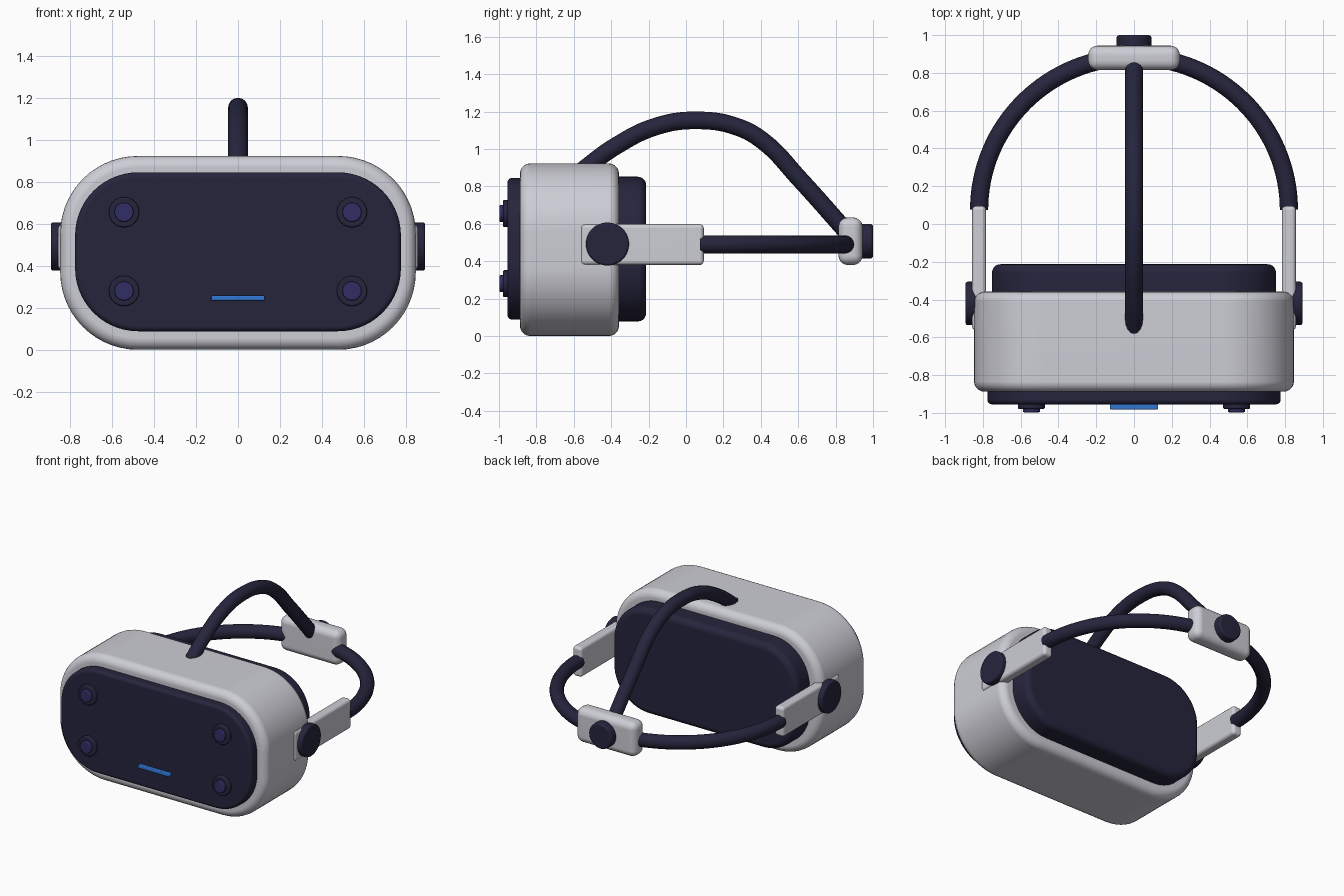
import bpy
import bmesh
from math import sin, cos, pi, radians
from mathutils import Matrix, Vector

cube = bpy.data.objects.get("Cube")
if cube:
    bpy.data.objects.remove(cube, do_unlink=True)


def material(name, rgb):
    m = bpy.data.materials.new(name)
    m.use_nodes = True
    m.diffuse_color = (*rgb, 1)
    m.node_tree.nodes["Principled BSDF"].inputs["Base Color"].default_value = (*rgb, 1)
    return m


GREY = material("light grey plastic", (0.61, 0.61, 0.67))
NAVY = material("dark navy", (0.019, 0.018, 0.046))
LENS = material("indigo glass", (0.03, 0.027, 0.13))
BLUE = material("blue light", (0.03, 0.18, 0.65))


def finish(name, bm, mat, bevel, segments=5):
    """Round the sharp edges, smooth the shading and link the object."""
    bmesh.ops.recalc_face_normals(bm, faces=bm.faces)
    if bevel:
        sharp = [e for e in bm.edges if e.calc_face_angle(0) > radians(40)]
        bmesh.ops.bevel(bm, geom=sharp, offset=bevel, segments=segments,
                        profile=0.5, affect='EDGES', clamp_overlap=True)
    mesh = bpy.data.meshes.new(name)
    bm.to_mesh(mesh)
    bm.free()
    mesh.materials.append(mat)
    ob = bpy.data.objects.new(name, mesh)
    bpy.context.collection.objects.link(ob)
    smooth(ob)
    ob.modifiers.new("even normals", 'WEIGHTED_NORMAL').keep_sharp = True
    return ob


def smooth(ob):
    bpy.ops.object.select_all(action='DESELECT')
    ob.select_set(True)
    bpy.context.view_layer.objects.active = ob
    bpy.ops.object.shade_smooth_by_angle(angle=radians(40))


def rounded_slab(name, half_width, z0, z1, y0, y1, radius, bevel, mat):
    """Rounded rectangle facing the front, extruded from y0 to y1."""
    bm = bmesh.new()
    mid, half_height = (z0 + z1) / 2, (z1 - z0) / 2
    verts = []
    steps = 14
    for corner, (sx, sz) in enumerate([(1, 1), (-1, 1), (-1, -1), (1, -1)]):
        for i in range(steps + 1):
            a = (corner + i / steps) * pi / 2
            verts.append(bm.verts.new((sx * (half_width - radius) + radius * cos(a), y0,
                                       mid + sz * (half_height - radius) + radius * sin(a))))
    face = bm.faces.new(verts)
    out = bmesh.ops.extrude_face_region(bm, geom=[face])
    moved = [g for g in out["geom"] if isinstance(g, bmesh.types.BMVert)]
    bmesh.ops.translate(bm, verts=moved, vec=(0, y1 - y0, 0))
    return finish(name, bm, mat, bevel)


def box(name, low, high, bevel, mat):
    low, high = Vector(low), Vector(high)
    bm = bmesh.new()
    bmesh.ops.create_cube(bm, size=1, matrix=Matrix.Translation((low + high) / 2)
                          @ Matrix.Diagonal((*(high - low), 1)))
    return finish(name, bm, mat, bevel)


def disc(name, start, end, radius, bevel, mat):
    """Cylinder between two points."""
    start, end = Vector(start), Vector(end)
    axis = end - start
    bm = bmesh.new()
    turn = axis.to_track_quat('Z', 'Y').to_matrix().to_4x4()
    bmesh.ops.create_cone(bm, cap_ends=True, segments=40, radius1=radius, radius2=radius,
                          depth=axis.length, matrix=Matrix.Translation((start + end) / 2) @ turn)
    return finish(name, bm, mat, bevel, 3)


def tube(name, points, radius, mat, kind):
    curve = bpy.data.curves.new(name, 'CURVE')
    curve.dimensions = '3D'
    curve.bevel_depth = radius
    curve.bevel_resolution = 6
    curve.use_fill_caps = True
    curve.resolution_u = 12
    spline = curve.splines.new(kind)
    if kind == 'BEZIER':
        spline.bezier_points.add(len(points) - 1)
        for p, co in zip(spline.bezier_points, points):
            p.co = co
            p.handle_left_type = p.handle_right_type = 'AUTO'
    else:
        spline.points.add(len(points) - 1)
        for p, co in zip(spline.points, points):
            p.co = (*co, 1)
    curve.materials.append(mat)
    ob = bpy.data.objects.new(name, curve)
    bpy.context.collection.objects.link(ob)
    bpy.ops.object.select_all(action='DESELECT')
    ob.select_set(True)
    bpy.context.view_layer.objects.active = ob
    bpy.ops.object.convert(target='MESH')
    smooth(bpy.context.view_layer.objects.active)


# Headset body, front plate and face cushion
rounded_slab("housing", 0.847, 0.0, 0.923, -0.888, -0.358, 0.37, 0.055, GREY)
rounded_slab("front_plate", 0.776, 0.088, 0.845, -0.955, -0.8, 0.3, 0.025, NAVY)
rounded_slab("face_cushion", 0.752, 0.078, 0.852, -0.45, -0.213, 0.29, 0.045, NAVY)

# Four front cameras
for side, sx in (("left", 1), ("right", -1)):
    for level, z in (("upper", 0.655), ("lower", 0.28)):
        x = sx * 0.543
        disc(f"camera_ring_{level}_{side}", (x, -0.94, z), (x, -0.979, z), 0.072, 0.008, NAVY)
        disc(f"camera_lens_{level}_{side}", (x, -0.96, z), (x, -0.997, z), 0.045, 0.006, LENS)

# Status light
box("status_light", (-0.128, -0.982, 0.234), (0.128, -0.945, 0.258), 0.006, BLUE)

# Side arms with pivot discs
for side, sx in (("left", 1), ("right", -1)):
    box(f"arm_{side}", (min(sx * 0.783, sx * 0.857), -0.563, 0.38),
        (max(sx * 0.783, sx * 0.857), 0.095, 0.598), 0.022, GREY)
    disc(f"pivot_{side}", (sx * 0.835, -0.42, 0.492), (sx * 0.892, -0.42, 0.492),
         0.115, 0.012, NAVY)

# Rear strap around the head
arc = [(0.82 * cos(a), 0.075 + 0.81 * sin(a), 0.49)
       for a in (pi * i / 64 for i in range(65))]
tube("rear_strap", arc, 0.048, NAVY, 'POLY')

# Strap over the head
tube("top_strap", [(0, y, z) for y, z in (
    (-0.58, 0.865), (-0.373, 1.017), (-0.155, 1.122), (0.06, 1.153), (0.275, 1.118),
    (0.415, 1.04), (0.605, 0.842), (0.87, 0.545))], 0.047, NAVY, 'BEZIER')

# Rear adjuster and knob
box("rear_adjuster", (-0.243, 0.815, 0.38), (0.243, 0.944, 0.634), 0.05, GREY)
disc("rear_knob", (0, 0.92, 0.507), (0, 1.0, 0.507), 0.093, 0.015, NAVY)
